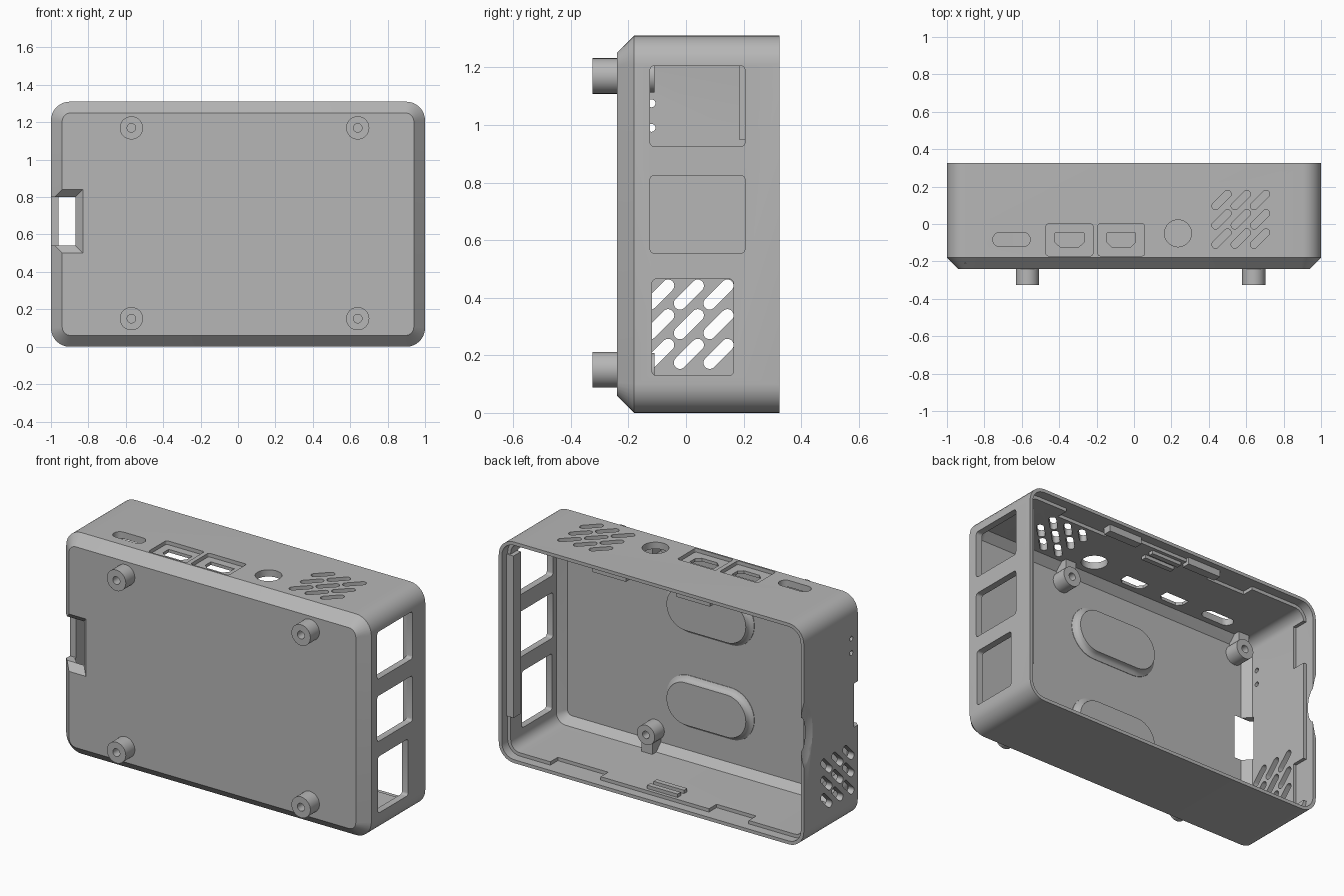
import bpy, bmesh, math
from mathutils import Matrix, Vector

if "Cube" in bpy.data.objects:
    bpy.data.objects.remove(bpy.data.objects["Cube"], do_unlink=True)

grey = bpy.data.materials.new("plain_grey")
grey.use_nodes = True
COLOUR = (0.47, 0.47, 0.47, 1)
grey.diffuse_color = COLOUR
grey.node_tree.nodes["Principled BSDF"].inputs["Base Color"].default_value = COLOUR

MID, HEIGHT = 0.655, 1.31


def finish(name, bm):
    bmesh.ops.remove_doubles(bm, verts=bm.verts, dist=1e-5)
    bmesh.ops.recalc_face_normals(bm, faces=bm.faces)
    mesh = bpy.data.meshes.new(name)
    bm.to_mesh(mesh)
    bm.free()
    mesh.materials.append(grey)
    ob = bpy.data.objects.new(name, mesh)
    bpy.context.collection.objects.link(ob)
    return ob


def place(axis, a, b, d):
    return {"X": (d, a, b), "Y": (a, d, b), "Z": (a, b, d)}[axis]


def loft(name, axis, sections):
    """Skin matching 2D outlines placed at depths along an axis, and cap both ends."""
    bm = bmesh.new()
    rings = [[bm.verts.new(place(axis, a, b, d)) for a, b in pts] for pts, d in sections]
    for lo, hi in zip(rings, rings[1:]):
        for i in range(len(lo)):
            bm.faces.new((lo[i - 1], lo[i], hi[i], hi[i - 1]))
    bm.faces.new(rings[0])
    bm.faces.new(rings[-1])
    return finish(name, bm)


def rounded(cx, cy, w, h, r, turn=0, n=8):
    pts = []
    for k, (sx, sy) in enumerate([(1, 1), (-1, 1), (-1, -1), (1, -1)]):
        for i in range(n + 1):
            t = math.pi / 2 * (k + i / n)
            p = Vector((sx * (w / 2 - r) + r * math.cos(t), sy * (h / 2 - r) + r * math.sin(t)))
            p = Matrix.Rotation(turn, 2) @ p
            if not pts or (p - pts[-1]).length > 1e-5:
                pts.append(p)
    if (pts[0] - pts[-1]).length < 1e-5:
        pts.pop()
    return [(cx + p.x, cy + p.y) for p in pts]


def circle(cx, cy, r, n=32):
    return [(cx + r * math.cos(math.tau * i / n), cy + r * math.sin(math.tau * i / n))
            for i in range(n)]


def rect(a0, a1, b0, b1):
    return [(a0, b0), (a1, b0), (a1, b1), (a0, b1)]


def box(name, x0, x1, y0, y1, z0, z1):
    return loft(name, "Z", [(rect(x0, x1, y0, y1), z0), (rect(x0, x1, y0, y1), z1)])


def outline(inset, r):
    return rounded(0, MID, 2 - 2 * inset, HEIGHT - 2 * inset, r)


def cut(target, cutter):
    cutter.hide_render = True
    mod = target.modifiers.new("cut", "BOOLEAN")
    mod.operation, mod.solver, mod.object = "DIFFERENCE", "EXACT", cutter
    bpy.context.view_layer.objects.active = target
    bpy.ops.object.modifier_apply(modifier=mod.name)
    bpy.data.objects.remove(cutter, do_unlink=True)


# Shell: chamfered tray, open at the back, with a thinner rim
shell = loft("case_shell", "Y", [(outline(0.06, 0.045), -0.24), (outline(0, 0.1), -0.18),
                                 (outline(0, 0.1), 0.325)])
cut(shell, loft("cavity", "Y", [(outline(0.083, 0.03), -0.2), (outline(0.04, 0.06), -0.157),
                                (outline(0.04, 0.06), 0.27), (outline(0.02, 0.08), 0.27),
                                (outline(0.02, 0.08), 0.4)]))


def hole(axis, pts, lo, hi):
    cut(shell, loft("hole", axis, [(pts, lo), (pts, hi)]))


# Connector windows in the left side
for y0, y1, z0, z1 in [(-0.118, 0.165, 0.13, 0.465), (-0.125, 0.205, 0.555, 0.825),
                       (-0.125, 0.205, 0.925, 1.205)]:
    hole("X", rounded((y0 + y1) / 2, (z0 + z1) / 2, y1 - y0, z1 - z0, 0.015, n=4), 0.9, 1.1)

# Slanted vents in the right side and in the top
STEP = 0.103
for i in (-1, 0, 1):
    for j in (-1, 0, 1):
        side = rounded(0.01 + i * STEP, 0.308 + j * STEP, 0.13, 0.043, 0.0215, math.pi / 4)
        hole("X", side, -1.1, -0.9)
        top = rounded(0.571 + i * STEP, 0.025 + j * STEP, 0.13, 0.04, 0.02, math.pi / 4)
        hole("Z", top, 1.2, 1.4)

# Ports along the top
hole("Z", circle(0.235, -0.05, 0.072, 40), 1.2, 1.4)
hole("Z", rounded(-0.655, -0.083, 0.2, 0.076, 0.038), 1.2, 1.4)
for cx in (-0.345, -0.068):
    hole("Z", rounded(cx, -0.085, 0.25, 0.17, 0.012, n=4), 1.288, 1.4)
    port = [(cx + s * w, y) for s, w, y in [(-1, 0.05, -0.123), (1, 0.05, -0.123),
                                          (1, 0.077, -0.098), (1, 0.077, -0.047),
                                          (-1, 0.077, -0.047), (-1, 0.077, -0.098)]]
    hole("Z", port, 1.2, 1.4)

# Indicator holes and flared card slot on the right side
for z in (0.99, 1.075):
    hole("X", circle(-0.12, z, 0.014, 16), -1.1, -0.9)
cut(shell, loft("card_slot", "Y", [(rect(-1.1, -0.82, 0.49, 0.85), -0.25),
                                   (rect(-1.1, -0.87, 0.54, 0.8), -0.2),
                                   (rect(-1.1, -0.87, 0.54, 0.8), -0.145)]))

# Thumb scoop at the rim of the right side
bm = bmesh.new()
bmesh.ops.create_uvsphere(bm, u_segments=96, v_segments=64, radius=0.68,
                          matrix=Matrix.Translation((-1.652, 0.33, 0.67))
                          @ Matrix.Diagonal((1, 0.45, 1, 1)))
cut(shell, finish("thumb_scoop", bm))

# Deeper lid pockets inside the rim
for x0, x1 in [(0.37, 0.7), (-0.6, -0.34)]:
    cut(shell, box("pocket", x0, x1, 0.2, 0.3, 0.02, 0.1))
    cut(shell, box("pocket", x0, x1, 0.2, 0.3, HEIGHT - 0.1, HEIGHT - 0.02))
for z0, z1 in [(0.1, 0.36), (0.95, 1.21)]:
    cut(shell, box("pocket", -0.98, -0.9, 0.185, 0.3, z0, z1))

parts = [shell]

# Lid catches and the long strip inside the left wall
for y in (0.16, 0.22):
    parts.append(box("lower_catch", -0.12, 0.08, y, y + 0.03, 0.03, 0.06))
    parts.append(box("upper_catch", -0.12, 0.08, y, y + 0.03, HEIGHT - 0.06, HEIGHT - 0.03))
for x in (0.3, -0.25):
    parts.append(box("upper_tab", x - 0.11, x + 0.11, 0.24, 0.29, HEIGHT - 0.06, HEIGHT - 0.015))
parts.append(box("side_strip", 0.935, 0.985, 0.21, 0.28, 0.24, 1.2))

for z, wall in [(0.15, 0.03), (1.17, 1.28)]:
    # Feet on the front face
    for x in (-0.57, 0.64):
        parts.append(loft("foot", "Y", [(circle(x, z, r), y) for r, y in [
            (0.062, -0.23), (0.062, -0.325), (0.023, -0.325), (0.023, -0.25)]]))
    # Board posts inside, braced to the nearest wall
    for x in (-0.87, 0.34):
        parts.append(loft("board_post", "Y", [(circle(x, z, r), y) for r, y in [
            (0.058, -0.21), (0.058, -0.11), (0.022, -0.11), (0.022, -0.19)]]))
        near = z + math.copysign(0.035, wall - z)
        parts.append(box("post_brace", x - 0.035, x + 0.035, -0.21, -0.12,
                         min(wall, near), max(wall, near)))

# Raised oval pads on the inner floor
for z in (0.375, 0.935):
    parts.append(loft("floor_pad", "Y", [(rounded(-0.02, z, 0.52 + 2 * g, 0.25 + 2 * g, 0.125 + g, n=12), y)
                                         for g, y in [(0.03, -0.205), (0.028, -0.198), (0.012, -0.19),
                                                      (0.003, -0.178), (0, -0.16)]]))

# Smooth shading with sharp edges kept
bpy.ops.object.select_all(action="DESELECT")
for ob in parts:
    ob.select_set(True)
bpy.context.view_layer.objects.active = shell
bpy.ops.object.shade_smooth_by_angle(angle=math.radians(30))
